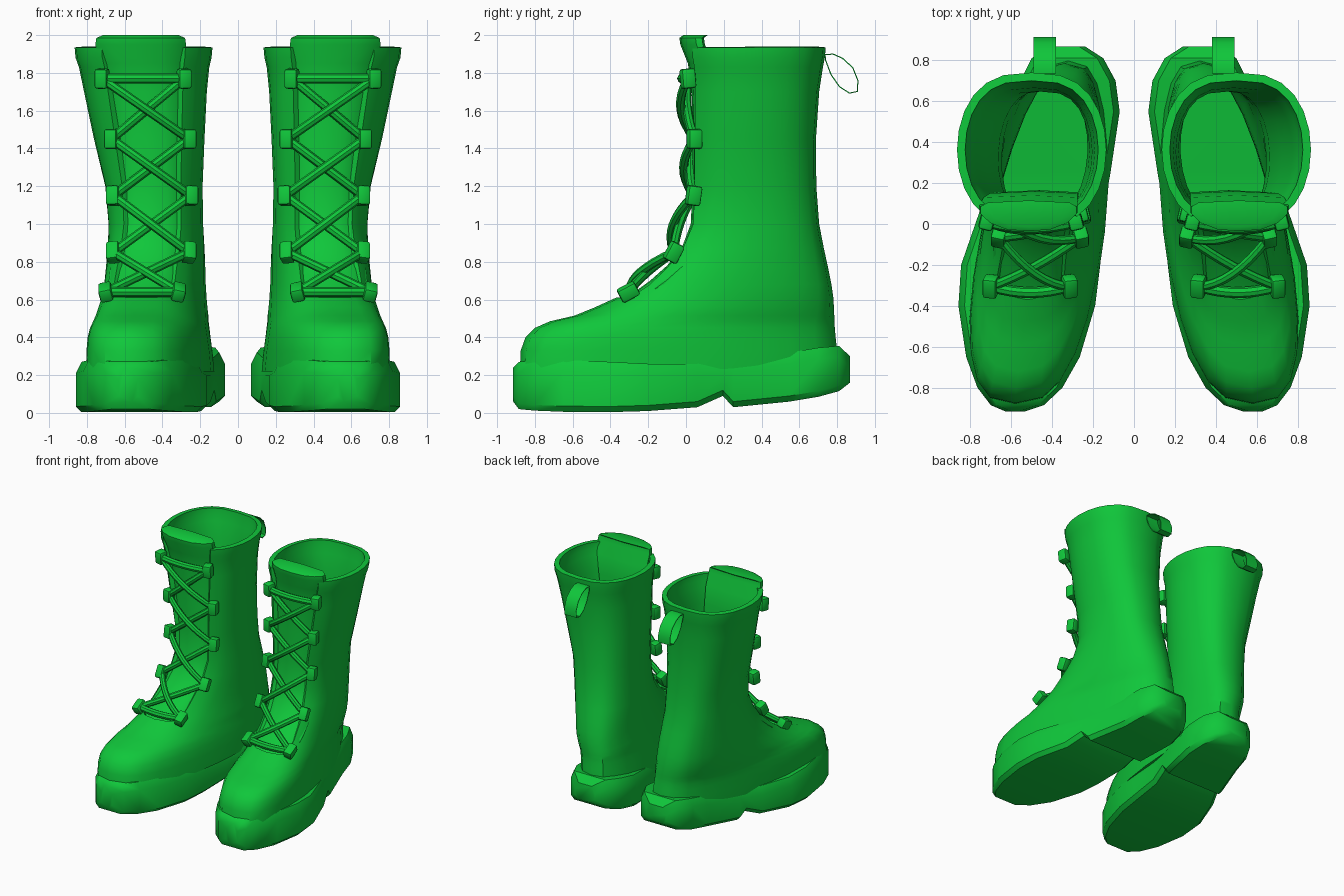
import bpy, bmesh, math
from mathutils import Vector, Matrix

if "Cube" in bpy.data.objects:
    bpy.data.objects.remove(bpy.data.objects["Cube"])

green = bpy.data.materials.new("boot_green")
green.diffuse_color = (0.005, 0.57, 0.043, 1)
green.use_nodes = True
green.node_tree.nodes["Principled BSDF"].inputs["Base Color"].default_value = green.diffuse_color


def finish(name, bm, thickness=0, recalc=True):
    """Make an object for one boot and mirror it to the other side."""
    if recalc:
        bmesh.ops.recalc_face_normals(bm, faces=bm.faces[:])
    me = bpy.data.meshes.new(name)
    bm.to_mesh(me)
    bm.free()
    me.materials.append(green)
    ob = bpy.data.objects.new(name, me)
    bpy.context.collection.objects.link(ob)
    if thickness:
        so = ob.modifiers.new("wall", 'SOLIDIFY')
        so.thickness = thickness
        so.offset = -1
    ob.modifiers.new("pair", 'MIRROR').use_mirror_merge = False
    return ob


def loft(bm, rings, cap=True, skip=lambda i, j: False):
    """Skin closed rings of equal point count."""
    vs = [[bm.verts.new(p) for p in r] for r in rings]
    n = len(rings[0])
    for i in range(len(vs) - 1):
        for j in range(n):
            if not skip(i, j):
                k = (j + 1) % n
                bm.faces.new((vs[i][j], vs[i][k], vs[i + 1][k], vs[i + 1][j]))
    if cap:
        bm.faces.new(vs[0][::-1])
        bm.faces.new(vs[-1])


# Sole: cross-sections from toe to heel (y, inner x, outer x, bottom z, top z)
sole = [(-.915, .53, .63, .06, .24), (-.885, .44, .70, .02, .27), (-.80, .35, .765, .012, .28),
        (-.65, .265, .82, .006, .28), (-.40, .19, .858, .004, .27), (-.20, .165, .845, .01, .26),
        (.06, .145, .755, .03, .26), (.195, .125, .70, .09, .27), (.25, .115, .68, .03, .28),
        (.55, .07, .585, .06, .32), (.70, .09, .555, .085, .345), (.81, .15, .50, .115, .355),
        (.868, .24, .42, .16, .30)]
rings = []
for y, a, b, lo, hi in sole:
    e = min(.03, (hi - lo) * .3)
    rings.append([(a + e, y, lo), (b - e, y, lo), (b, y, lo + e), (b, y, hi - e * 2),
                  (b - e, y, hi), (a + e, y, hi), (a, y, hi - e * 2), (a, y, lo + e)])
bm = bmesh.new()
loft(bm, rings)
finish("sole", bm)

# Upper: horizontal rings (z, front y, back y, front x, back x, front width, back width)
upper = [(.22, -.88, .80, .58, .31, .345, .26), (.33, -.875, .80, .58, .32, .34, .255),
         (.40, -.85, .792, .58, .325, .33, .25), (.45, -.80, .788, .575, .33, .315, .25),
         (.485, -.72, .785, .565, .335, .30, .25), (.515, -.59, .785, .55, .34, .295, .25),
         (.56, -.48, .783, .535, .35, .285, .25), (.61, -.37, .78, .52, .36, .275, .25),
         (.68, -.26, .77, .505, .37, .265, .25), (.77, -.16, .752, .49, .38, .26, .25),
         (.87, -.07, .73, .47, .395, .255, .25), (1.0, -.01, .705, .455, .415, .25, .25),
         (1.2, .0, .69, .46, .43, .255, .26), (1.45, .0, .688, .475, .465, .29, .295),
         (1.7, .0, .705, .49, .49, .325, .325), (1.83, -.005, .725, .497, .497, .345, .345),
         (1.88, -.015, .735, .5, .5, .36, .36), (1.935, -.015, .74, .5, .5, .365, .365)]
SEG = 24
rings = []
for z, yf, yb, xf, xb, wf, wb in upper:
    ring = []
    for j in range(SEG):
        a = 2 * math.pi * j / SEG
        t = (1 - math.cos(a)) / 2
        s = math.sin(a)
        w = (wf + (wb - wf) * t) * math.copysign(abs(s) ** .72, s)
        ring.append((xf + (xb - xf) * t + w, yf + (yb - yf) * t, z))
    rings.append(ring)
bm = bmesh.new()
# the lacing slit is left open at the front of the shaft
loft(bm, rings, cap=False, skip=lambda i, j: i >= 7 and j in (0, 1, SEG - 2, SEG - 1))
finish("upper", bm, thickness=.04, recalc=False)

# Tongue: (z, centre x, front y, half width)
tongue = [(.56, .515, -.40, .16), (.62, .51, -.30, .18), (.70, .50, -.19, .185), (.78, .485, -.10, .19),
          (.88, .465, -.02, .19), (1.0, .455, .025, .19), (1.2, .46, .035, .19), (1.45, .47, .035, .2),
          (1.7, .49, .03, .215), (1.85, .505, .01, .23), (1.95, .515, -.03, .24),
          (1.985, .515, -.035, .235), (2.0, .515, -.015, .20)]
rings = []
for z, x, y, w in tongue:
    front = [(-1, .085), (-.8, .04), (-.45, .008), (0, 0), (.45, .008), (.8, .04), (1, .085)]
    back = [(1, .12), (.5, .125), (0, .13), (-.5, .125), (-1, .12)]
    rings.append([(x + u * w, y + v, z) for u, v in front + back])
bm = bmesh.new()
loft(bm, rings)
finish("tongue", bm)

# Eyelets: rows from top to bottom (z, inner x, outer x, y, tilt)
rows = [(1.77, .285, .72, .01, 5), (1.45, .26, .67, .045, 0), (1.15, .25, .66, .04, -8),
        (.85, .26, .66, -.065, -28), (.64, .315, .70, -.305, -62)]
bm = bmesh.new()
for z, a, b, y, tilt in rows:
    for x, turn in ((a, -14), (b, 14)):
        m = (Matrix.Translation((x, y, z)) @ Matrix.Rotation(math.radians(tilt), 4, 'X')
             @ Matrix.Rotation(math.radians(turn), 4, 'Z') @ Matrix.Diagonal((.07, .075, .105, 1)))
        bmesh.ops.create_cube(bm, size=1, matrix=m)
bmesh.ops.bevel(bm, geom=bm.edges[:], offset=.014, segments=2, affect='EDGES', profile=.5)
finish("eyelets", bm)


def lace(bm, p, q, bulge, r=.024):
    """Round cord from p to q, bowed outwards in the middle."""
    p, q = Vector(p), Vector(q)
    d = (q - p).normalized()
    side = d.cross(Vector((0, -1, 0))).normalized()
    out = side.cross(d)
    rings = []
    for i in range(9):
        t = i / 8
        c = p.lerp(q, t) + Vector((0, -bulge * 4 * t * (1 - t), 0))
        rings.append([c + r * (math.cos(k * math.pi / 4) * side + math.sin(k * math.pi / 4) * out)
                      for k in range(8)])
    loft(bm, rings)


# Laces: a bar on the top and bottom rows, crosses in between
bm = bmesh.new()
for z, a, b, y, _ in (rows[0], rows[-1]):
    lace(bm, (a, y, z), (b, y, z), .03, .027)
for (z0, a0, b0, y0, _), (z1, a1, b1, y1, _) in zip(rows, rows[1:]):
    lace(bm, (a0, y0, z0), (b1, y1, z1), .02)
    lace(bm, (b0, y0, z0), (a1, y1, z1), .055)
finish("laces", bm)

# Pull loop: thin band behind the rim
band = [(.735, 1.90), (.78, 1.902), (.83, 1.88), (.885, 1.83), (.913, 1.76), (.91, 1.70),
        (.865, 1.69), (.81, 1.725), (.765, 1.79), (.735, 1.87)]
bm = bmesh.new()
loft(bm, [[(x, y, z) for y, z in band] for x in (.38, .49)], cap=False)
finish("pull_loop", bm, thickness=.006)

# Bake modifiers and shade smooth with crisp edges
bpy.ops.object.select_all(action='SELECT')
bpy.context.view_layer.objects.active = bpy.context.selected_objects[0]
bpy.ops.object.convert(target='MESH')
bpy.ops.object.shade_smooth_by_angle(angle=math.radians(40))
